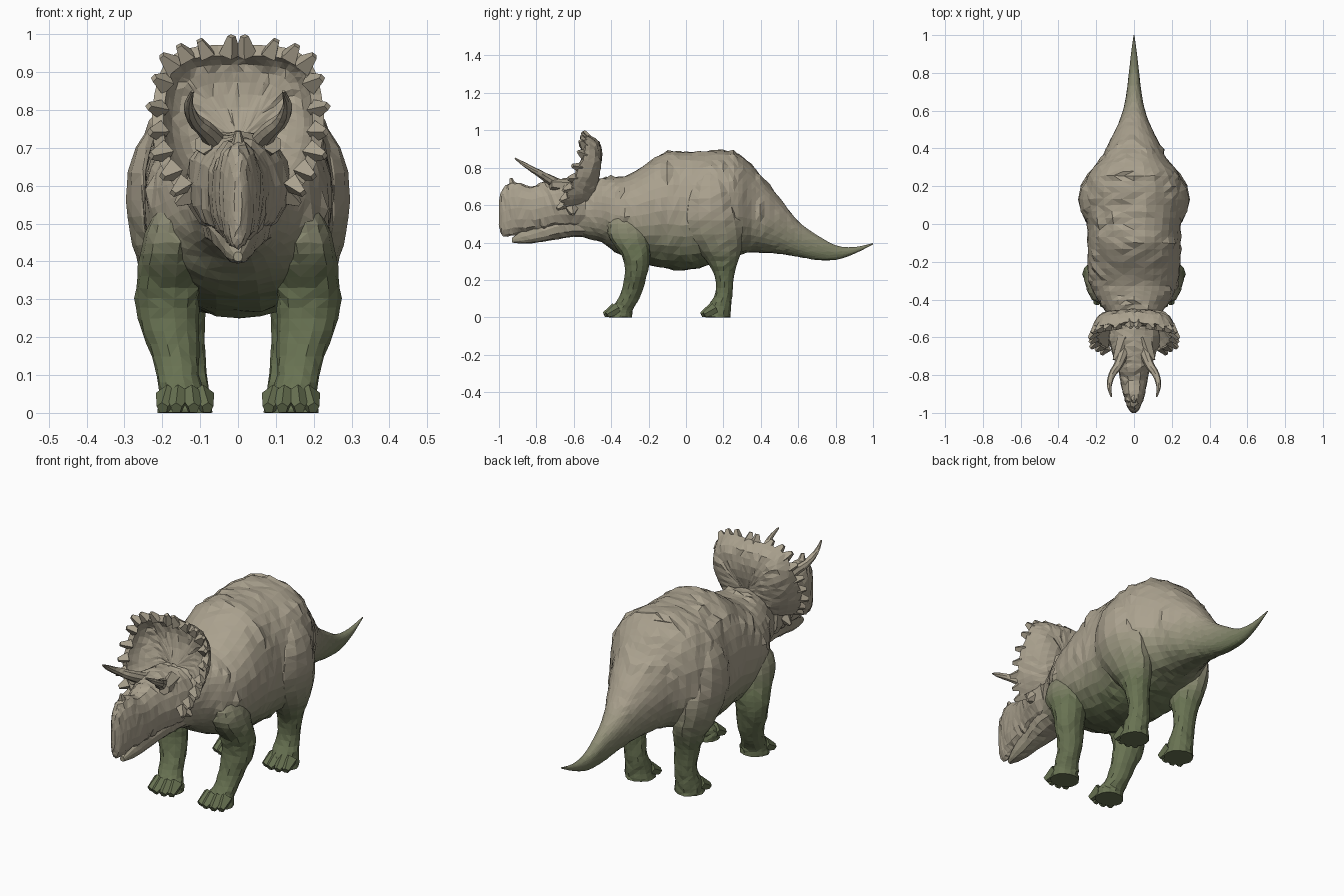
import bpy, bmesh, math, random
from mathutils import Vector

if "Cube" in bpy.data.objects:
    bpy.data.objects.remove(bpy.data.objects["Cube"])

random.seed(4)

# Colour ramp: green underside to tan back
GREEN, TAN, STEPS = (.14, .17, .085), (.40, .355, .27), 9
RAMP = []
for i in range(STEPS):
    m = bpy.data.materials.new("hide_tone_%d" % i)
    f = i / (STEPS - 1)
    m.diffuse_color = [a + (b - a) * f for a, b in zip(GREEN, TAN)] + [1]
    m.use_nodes = True
    m.node_tree.nodes["Principled BSDF"].inputs["Base Color"].default_value = m.diffuse_color
    RAMP.append(m)


def sample(pts, n):
    """Catmull-Rom through tuples, n steps per span."""
    out = []
    for i in range(len(pts) - 1):
        p0, p1, p2 = pts[max(i - 1, 0)], pts[i], pts[i + 1]
        p3 = pts[min(i + 2, len(pts) - 1)]
        for k in range(n):
            t = k / n
            out.append(tuple(.5 * (2 * b + (c - a) * t + (2 * a - 5 * b + 4 * c - d) * t * t
                                   + (3 * b - a - 3 * c + d) * t ** 3)
                             for a, b, c, d in zip(p0, p1, p2, p3)))
    return out + [tuple(pts[-1])]


def loft(bm, rings, rough=0.0):
    """Skin closed rings, with random facets proportional to ring size."""
    rows = []
    for ring in rings:
        c = sum(ring, Vector()) / len(ring)
        row = []
        for p in ring:
            d = p - c
            r = Vector([random.uniform(-1, 1) for _ in range(3)])
            row.append(bm.verts.new(p + d * random.uniform(-rough, rough) + r * d.length * rough * .7))
        rows.append(row)
    for a, b in zip(rows, rows[1:]):
        for i in range(len(a)):
            j = (i + 1) % len(a)
            bm.faces.new((a[i], a[j], b[j], b[i]))
    bm.faces.new(rows[0])
    bm.faces.new(rows[-1])


def power(v, e):
    return math.copysign(abs(v) ** e, v)


def long_ring(st, n, e=.88):
    """Upright ring from (y, top, bottom, half width)."""
    y, top, bot, w = st
    angs = [2 * math.pi * i / n for i in range(n)]
    return [Vector((w * power(math.cos(a), e), y,
                    (top + bot) / 2 + (top - bot) / 2 * power(math.sin(a), e))) for a in angs]


def leg_ring(st, n):
    """Level ring from (z, x, y, x radius, y radius)."""
    z, x, y, rx, ry = st
    angs = [2 * math.pi * i / n for i in range(n)]
    return [Vector((x + rx * math.cos(a), y + ry * math.sin(a), z)) for a in angs]


def spike(bm, base, direction, r1, r2, depth, sides=4):
    d = Vector(direction).normalized()
    mat = d.to_track_quat('Z', 'Y').to_matrix().to_4x4()
    mat.translation = Vector(base) + d * depth * .35
    bmesh.ops.create_cone(bm, cap_ends=True, segments=sides, radius1=r1, radius2=r2,
                          depth=depth, matrix=mat)


def finish(name, bm, lo, hi, mirror=False, thick=0):
    """Make the object, flat shaded, toned by height between lo and hi."""
    bmesh.ops.triangulate(bm, faces=bm.faces[:])
    bmesh.ops.recalc_face_normals(bm, faces=bm.faces[:])
    for v in bm.verts:
        v.co.z = max(v.co.z, 0)
    for f in bm.faces:
        t = (f.calc_center_median().z - lo) / (hi - lo)
        f.material_index = int(max(0, min(1, t)) * (STEPS - 1) + .5)
    me = bpy.data.meshes.new(name)
    bm.to_mesh(me)
    bm.free()
    for m in RAMP:
        me.materials.append(m)
    ob = bpy.data.objects.new(name, me)
    bpy.context.collection.objects.link(ob)
    if thick:
        s = ob.modifiers.new("thickness", 'SOLIDIFY')
        s.thickness, s.offset = thick, 0
    if mirror:
        ob.modifiers.new("mirror", 'MIRROR').use_clip = False
    return ob


# Body, neck and tail
BODY = [(-.64, .67, .46, .09), (-.52, .73, .42, .125), (-.45, .745, .40, .16), (-.38, .75, .35, .205),
        (-.3, .765, .31, .235), (-.2, .83, .28, .245), (-.1, .885, .26, .245), (0, .885, .25, .25),
        (.1, .885, .27, .268), (.2, .89, .31, .262), (.28, .87, .335, .23), (.35, .815, .345, .172),
        (.42, .735, .345, .138), (.5, .64, .34, .098), (.56, .56, .33, .072), (.62, .495, .32, .054),
        (.7, .44, .307, .039), (.8, .385, .307, .027), (.9, .375, .34, .016), (1, .397, .39, .002)]
bm = bmesh.new()
loft(bm, [long_ring(s, 32) for s in sample(BODY, 3)], .013)
# Small skin bumps over the back
for v in random.sample([v for v in bm.verts if v.co.z > .5 and abs(v.co.y) < .45], 55):
    v.co += Vector((v.co.x, 0, v.co.z - .57)).normalized() * .011
finish("body", bm, .30, .56)

# Legs with toes
FRONT = [(.57, .15, -.33, .04, .06), (.5, .165, -.32, .07, .1), (.42, .175, -.305, .083, .108),
         (.33, .185, -.268, .085, .077), (.25, .185, -.265, .08, .062), (.15, .165, -.285, .062, .057),
         (.08, .155, -.318, .057, .058), (.04, .142, -.345, .066, .062), (0, .14, -.352, .072, .064)]
HIND = [(.78, .165, .13, .05, .06), (.7, .185, .13, .088, .115), (.6, .192, .13, .1, .145), (.48, .185, .14, .1, .158),
        (.38, .172, .172, .088, .13), (.3, .158, .195, .072, .085), (.22, .148, .205, .06, .052),
        (.13, .14, .203, .056, .046), (.06, .14, .18, .064, .062), (0, .14, .168, .072, .07)]
for name, path, lo, hi in (("front_legs", FRONT, .36, .66), ("hind_legs", HIND, .27, .56)):
    bm = bmesh.new()
    loft(bm, [leg_ring(s, 14) for s in sample(path, 3)], .035)
    fx, fy = path[-1][1:3]
    for deg in (-54, -18, 18, 54):
        a = math.radians(deg)
        spike(bm, (fx + .056 * math.sin(a), fy - .035 * math.cos(a), .038),
              (math.sin(a) * .35, -1, -.5), .036, .016, .068, 5)
    finish(name, bm, lo, hi, mirror=True)

# Skull with beak, nose horn, cheek points and brow ridges
SKULL = [(-1, .63, .49, .01), (-.985, .68, .44, .026), (-.95, .715, .435, .042), (-.9, .725, .445, .058),
         (-.83, .70, .45, .072), (-.76, .725, .455, .084), (-.70, .735, .47, .108), (-.62, .745, .47, .135),
         (-.54, .74, .47, .135)]
bm = bmesh.new()
loft(bm, [long_ring(s, 16) for s in sample(SKULL, 3)], .035)
spike(bm, (0, -.925, .695), (0, -.25, 1), .028, .008, .06, 5)
for s in (-1, 1):
    spike(bm, (s * .115, -.61, .585), (s, .1, -.7), .05, .008, .07, 5)
    spike(bm, (s * .055, -.62, .70), (s * .35, -1, .1), .045, .026, .13, 6)
finish("skull", bm, .1, .45)

# Lower jaw
JAW = [(-.93, .425, .40, .012), (-.86, .475, .393, .036), (-.76, .52, .405, .054), (-.68, .56, .418, .075),
       (-.6, .57, .43, .09), (-.5, .57, .43, .1)]
bm = bmesh.new()
loft(bm, [long_ring(s, 12) for s in sample(JAW, 3)], .035)
finish("lower_jaw", bm, .1, .5)

# Brow horns: curved tapering tubes
HORN = [(.05, -.66, .70, .032), (.08, -.74, .742, .025), (.118, -.80, .778, .018),
        (.13, -.86, .815, .012), (.12, -.915, .85, .004)]
bm = bmesh.new()
path = sample(HORN, 3)
rings = []
for i, (x, y, z, r) in enumerate(path):
    a, b = Vector(path[max(i - 1, 0)][:3]), Vector(path[min(i + 1, len(path) - 1)][:3])
    q = (b - a).to_track_quat('Z', 'Y')
    rings.append([Vector((x, y, z)) + q @ Vector((r * math.cos(k * math.pi / 4),
                  r * math.sin(k * math.pi / 4), 0)) for k in range(8)])
loft(bm, rings, .05)
finish("brow_horns", bm, .1, .5, mirror=True)

# Neck frill: dished fan from the back of the skull to an outline (x, z)
OUTLINE = [(0, .958), (.08, .956), (.15, .942), (.19, .9), (.21, .81), (.21, .73), (.19, .66), (.15, .6)]
DISH = [(.05, -.50), (.35, -.475), (.65, -.464), (.88, -.478), (1, -.525)]


def frill_point(x, z, s, y):
    return Vector((x * s, y - s * s * (.45 * max(0, .85 - z) + .13 * abs(x)), .72 + (z - .72) * s))


half = sample(OUTLINE, 3)
full = [(-x, z) for x, z in half[:0:-1]] + half
bm = bmesh.new()
rows = []
for s, y in sample(DISH, 2):
    rows.append([bm.verts.new(frill_point(x, z, s, y + s * random.uniform(-.007, .007))) for x, z in full])
for a, b in zip(rows, rows[1:]):
    for i in range(len(a) - 1):
        bm.faces.new((a[i], a[i + 1], b[i + 1], b[i]))
finish("neck_frill", bm, .1, .5, thick=.032)

# Blunt studs around the frill edge, leaning forward
bm = bmesh.new()
edge = sample(OUTLINE, 12)
for k in range(10):
    x, z = edge[min(4 + k * 9, len(edge) - 1)]
    out = Vector((x, 0, z - .75)).normalized()
    lean = -.5 if k < 4 else -1
    spike(bm, frill_point(x, z, 1, -.525) - out * .004, out + Vector((random.uniform(-.2, .2), lean, 0)),
          random.uniform(.027, .032), .011, random.uniform(.042, .056))
finish("frill_studs", bm, .1, .5, mirror=True)
